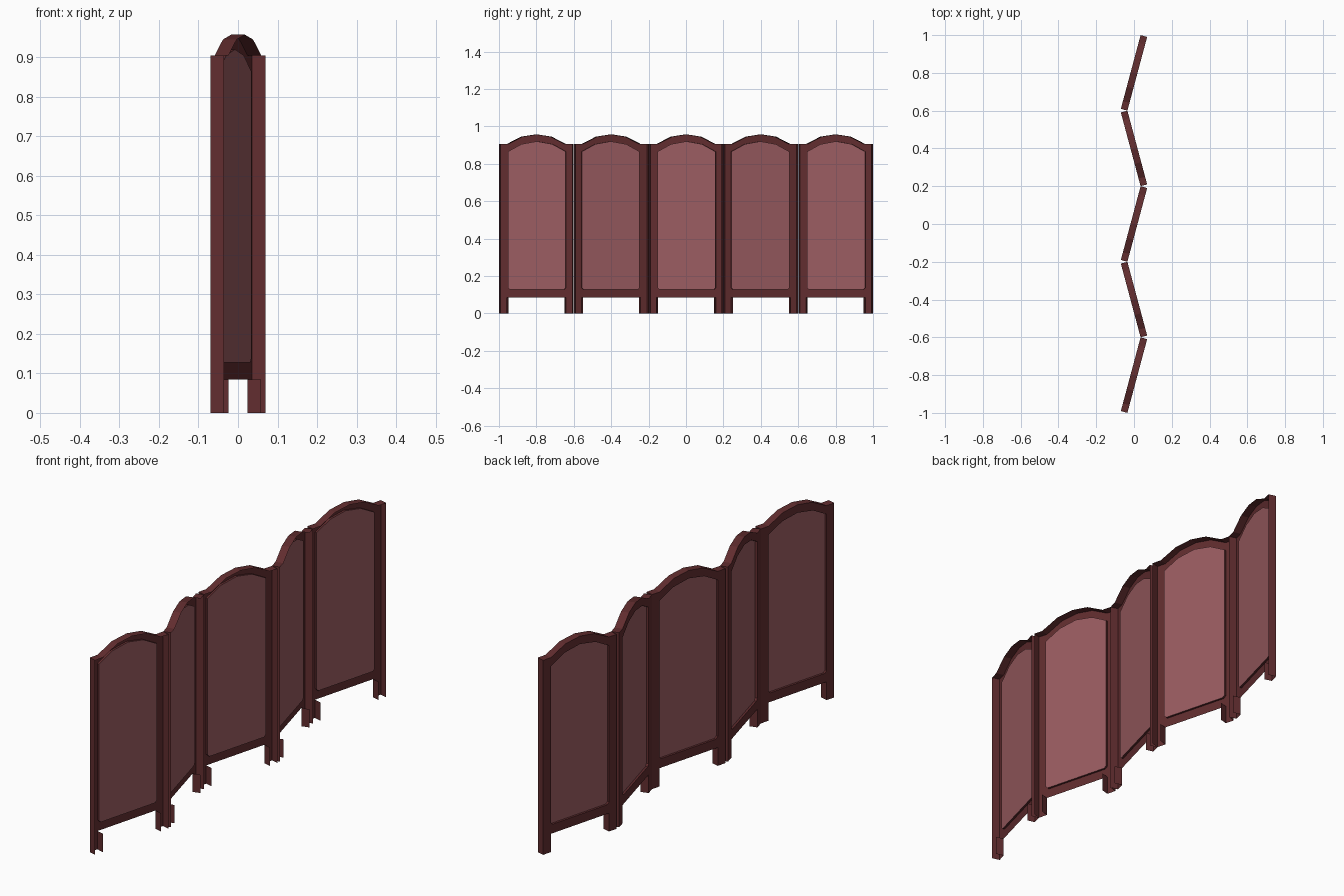
import bpy, bmesh, math

if "Cube" in bpy.data.objects:
    bpy.data.objects.remove(bpy.data.objects["Cube"])

# Folding screen: five panels in a zigzag, each a shell left open towards +x
# and underneath, with a recessed fabric sheet.
ANGLE = math.radians(15)
HALF_T = 0.018      # half the frame thickness
FABRIC_X = -0.008   # recessed fabric plane


def material(name, rgb):
    m = bpy.data.materials.new(name)
    m.diffuse_color = (*rgb, 1)
    m.use_nodes = True
    m.node_tree.nodes["Principled BSDF"].inputs["Base Color"].default_value = m.diffuse_color
    return m


wood = material("dark_red_wood", (0.120, 0.026, 0.028))
cloth = material("dusty_rose_fabric", (0.325, 0.108, 0.120))

# Right half profiles as (y, z)
TOP = [(0.202, 0.905), (0.16, 0.905), (0.08, 0.945), (0, 0.957)]
OPENING = [(0, 0.127), (0.15, 0.127), (0.16, 0.137), (0.16, 0.865),
           (0.085, 0.905), (0, 0.92)]
RAIL = [(0, 0.085), (0.16, 0.085), (0.16, 0.137), (0.15, 0.127), (0, 0.127)]
POST = [(0.16, 0), (0.202, 0), (0.202, 0.905), (0.16, 0.905),
        (0.16, 0.865), (0.16, 0.137), (0.16, 0.085)]
ARCH = [(0.16, 0.865)] + TOP[1:] + [(0, 0.92), (0.085, 0.905)]


def face(bm, pts):
    bm.faces.new([bm.verts.new(p) for p in pts])


def strip(bm, path, x0, x1, s):
    for (y0, z0), (y1, z1) in zip(path, path[1:]):
        face(bm, [(x0, s * y0, z0), (x0, s * y1, z1),
                  (x1, s * y1, z1), (x1, s * y0, z0)])


def to_mesh(bm, name, mat):
    bmesh.ops.remove_doubles(bm, verts=bm.verts, dist=1e-5)
    bmesh.ops.recalc_face_normals(bm, faces=bm.faces)
    bm.normal_update()
    if sum(f.normal.x * f.calc_area() for f in bm.faces) > 0:
        bmesh.ops.reverse_faces(bm, faces=bm.faces)
    me = bpy.data.meshes.new(name)
    bm.to_mesh(me)
    bm.free()
    me.materials.append(mat)
    return me


# Frame: closed face on -x, outer rim, leg sides and fabric rebate
bm = bmesh.new()
for s in (1, -1):
    for part in (RAIL, POST, ARCH):
        face(bm, [(-HALF_T, s * y, z) for y, z in part])
    strip(bm, [(0.202, 0)] + TOP, -HALF_T, HALF_T, s)
    strip(bm, [(0.16, 0), (0.16, 0.085)], -HALF_T, HALF_T, s)
    strip(bm, OPENING, -HALF_T, FABRIC_X, s)
frame_mesh = to_mesh(bm, "panel_frame", wood)

# Fabric sheet
bm = bmesh.new()
outline = OPENING + [(-y, z) for y, z in OPENING[-2:0:-1]]
face(bm, [(FABRIC_X, y, z) for y, z in outline])
fabric_mesh = to_mesh(bm, "panel_fabric", cloth)

# Five panels, alternating direction
for i in range(5):
    for me in (frame_mesh, fabric_mesh):
        ob = bpy.data.objects.new(f"{me.name}_{i + 1}", me)
        ob.location = (0, -0.8 + 0.4 * i, 0)
        ob.rotation_euler.z = -ANGLE if i % 2 == 0 else ANGLE
        bpy.context.collection.objects.link(ob)
